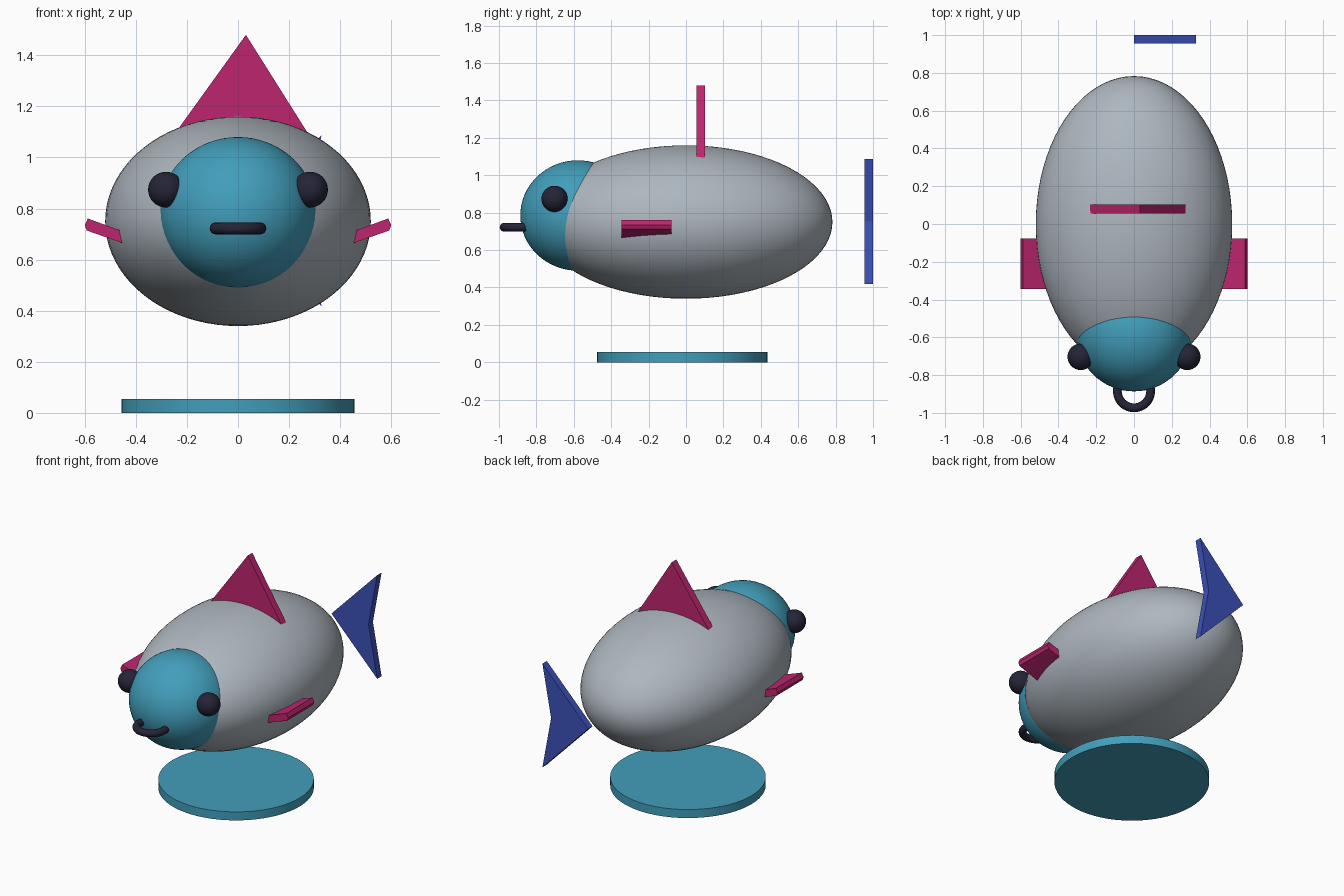
import bpy, bmesh, math
from mathutils import Vector

if "Cube" in bpy.data.objects:
    bpy.data.objects.remove(bpy.data.objects["Cube"])


def material(name, rgb):
    m = bpy.data.materials.new(name)
    lin = [(c / 255 / 12.92) if c / 255 < 0.04045 else ((c / 255 + 0.055) / 1.055) ** 2.4 for c in rgb]
    m.diffuse_color = (*lin, 1)
    m.use_nodes = True
    m.node_tree.nodes["Principled BSDF"].inputs["Base Color"].default_value = m.diffuse_color
    return m


grey = material("soft grey", (174, 183, 191))
teal = material("teal", (66, 158, 187))
magenta = material("magenta", (190, 37, 111))
blue = material("deep blue", (59, 80, 184))
dark = material("dark navy", (36, 36, 56))


def finish(name, mat):
    ob = bpy.context.object
    ob.name = name
    ob.data.materials.append(mat)
    bpy.ops.object.shade_smooth_by_angle(angle=math.radians(35))
    return ob


def ellipsoid(name, loc, radii, mat, seg=64):
    bpy.ops.mesh.primitive_uv_sphere_add(segments=seg, ring_count=seg // 2, radius=1, location=loc)
    bpy.context.object.scale = radii
    bpy.ops.object.transform_apply(location=False, rotation=False, scale=True)
    return finish(name, mat)


def plate(name, profile, y0, y1, mat):
    """Flat x-z profile extruded along y."""
    bm = bmesh.new()
    face = bm.faces.new([bm.verts.new((x, y0, z)) for x, z in profile])
    ext = bmesh.ops.extrude_face_region(bm, geom=[face])
    moved = [v for v in ext["geom"] if isinstance(v, bmesh.types.BMVert)]
    bmesh.ops.translate(bm, verts=moved, vec=Vector((0, y1 - y0, 0)))
    bmesh.ops.recalc_face_normals(bm, faces=bm.faces)
    me = bpy.data.meshes.new(name)
    bm.to_mesh(me)
    bm.free()
    me.materials.append(mat)
    ob = bpy.data.objects.new(name, me)
    bpy.context.collection.objects.link(ob)
    return ob


# Body and head
ellipsoid("body", (0, 0, 0.75), (0.52, 0.783, 0.41), grey, 80)
ellipsoid("head", (0, -0.578, 0.785), (0.308, 0.308, 0.295), teal)

# Mouth ring
bpy.ops.mesh.primitive_torus_add(major_radius=0.088, minor_radius=0.023, major_segments=48,
                                 minor_segments=16, location=(0, -0.885, 0.722))
finish("mouth", dark)

# Dorsal fin and swallow tail
plate("dorsal_fin", [(-0.257, 1.08), (0.283, 1.08), (0.031, 1.48)], 0.055, 0.102, magenta)
plate("tail_fin", [(0, 0.753), (0.327, 1.088), (0.265, 0.753), (0.327, 0.418)], 0.955, 1.0, blue)

# Eyes and side fins, mirrored
fin = [(0.41, 0.65), (0.592, 0.714), (0.60, 0.735), (0.588, 0.761), (0.395, 0.69)]
for side, s in (("left", -1), ("right", 1)):
    ellipsoid(side + "_eye", (s * 0.282, -0.703, 0.874), (0.07, 0.07, 0.07), dark, 32)
    plate(side + "_fin", [(s * x, z) for x, z in fin], -0.345, -0.078, magenta)

# Base disc
bpy.ops.mesh.primitive_cylinder_add(vertices=64, radius=0.456, depth=0.055, location=(0, -0.02, 0.0275))
finish("base", teal)
